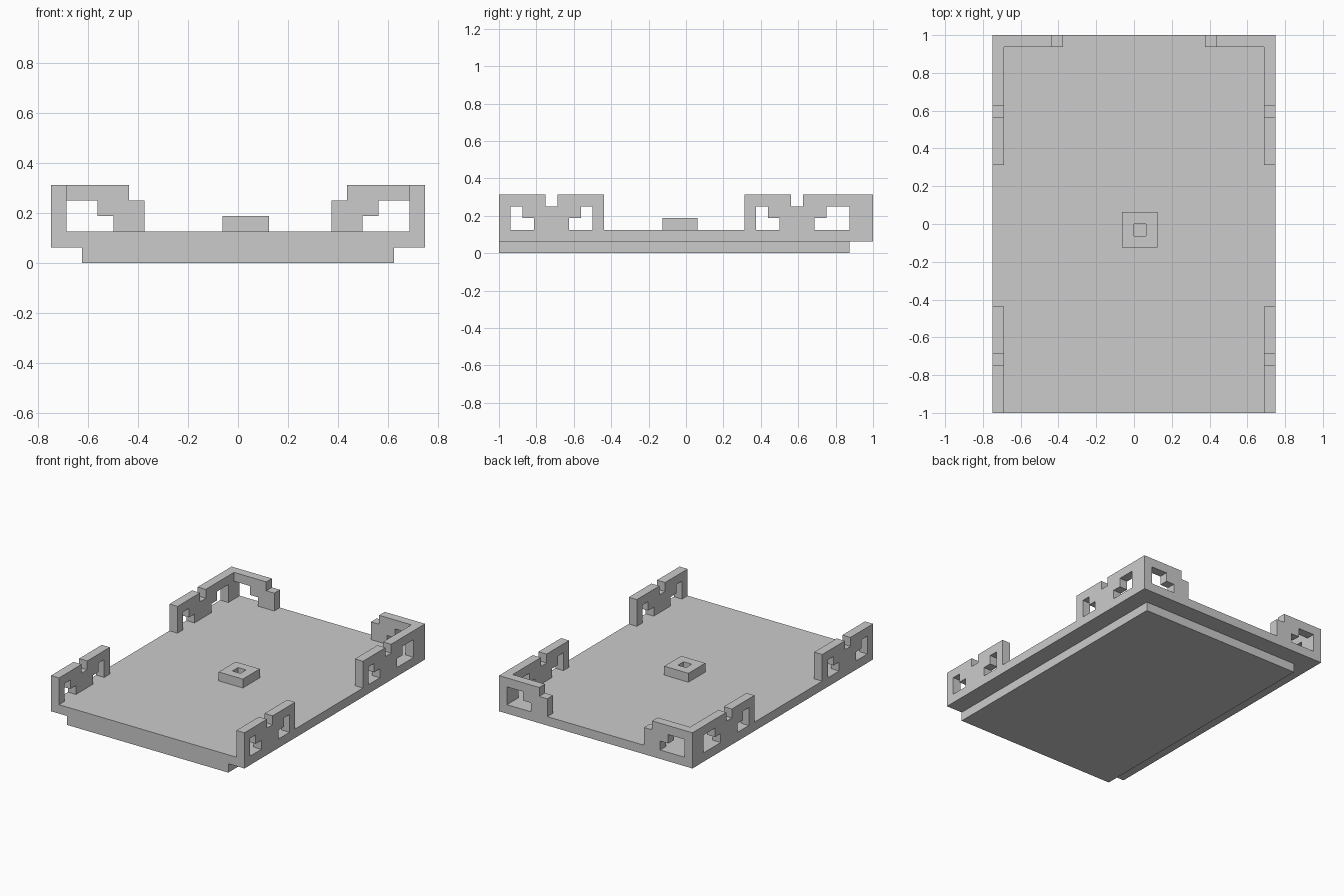
import bpy, bmesh
from mathutils import Vector

if "Cube" in bpy.data.objects:
    bpy.data.objects.remove(bpy.data.objects["Cube"])

U = 1 / 16  # every size is a multiple of this step


def finish(name, bm, mirror=False):
    bmesh.ops.recalc_face_normals(bm, faces=bm.faces)
    mesh = bpy.data.meshes.new(name)
    bm.to_mesh(mesh)
    bm.free()
    obj = bpy.data.objects.new(name, mesh)
    bpy.context.collection.objects.link(obj)
    if mirror:
        mod = obj.modifiers.new("mirror_x", 'MIRROR')
        mod.use_axis[0] = True
        mod.use_mirror_merge = False
    return obj


def box_bm(lo, hi):
    bm = bmesh.new()
    bmesh.ops.create_cube(bm, size=1)
    for v in bm.verts:
        v.co = [(lo[i] if v.co[i] < 0 else hi[i]) * U for i in range(3)]
    return bm


def wall(name, profile, axis, start, end):
    """Extrude a (horizontal, z) outline along x or y, mirrored to both sides."""
    bm = bmesh.new()
    place = (lambda h, z: (start, h, z)) if axis == 'X' else (lambda h, z: (h, start, z))
    face = bm.faces.new([bm.verts.new(Vector(place(h, z)) * U) for h, z in profile])
    new = bmesh.ops.extrude_face_region(bm, geom=[face])['geom']
    d = (end - start) * U
    bmesh.ops.translate(bm, vec=(d, 0, 0) if axis == 'X' else (0, d, 0),
                        verts=[g for g in new if isinstance(g, bmesh.types.BMVert)])
    return finish(name, bm, mirror=True)


# Stepped base: smaller plinth, flush at the front, under the full plate
finish("plinth", box_bm((-10, -16, 0), (10, 14, 1)))
finish("base_plate", box_bm((-12, -16, 1), (12, 16, 2)))

# Side railings with openings reaching the plate and a notch on top
wall("front_side_railing", [
    (-16, 2), (-15, 2), (-15, 4), (-14, 4), (-14, 3), (-13, 3), (-13, 2),
    (-10, 2), (-10, 3), (-9, 3), (-9, 4), (-8, 4), (-8, 2), (-7, 2),
    (-7, 5), (-11, 5), (-11, 4), (-12, 4), (-12, 5), (-16, 5)], 'X', 11, 12)
wall("back_side_railing", [
    (5, 2), (6, 2), (6, 4), (7, 4), (7, 3), (8, 3), (8, 2),
    (11, 2), (11, 3), (12, 3), (12, 4), (14, 4), (14, 2), (16, 2),
    (16, 5), (10, 5), (10, 4), (9, 4), (9, 5), (5, 5)], 'X', 11, 12)

# Short returns along the back edge
wall("back_railing", [
    (11, 4), (9, 4), (9, 3), (8, 3), (8, 2), (6, 2), (6, 4), (7, 4),
    (7, 5), (11, 5)], 'Y', 15, 16)

# Square ring in the middle of the plate
bm = box_bm((-1, -2, 2), (2, 1, 3))
caps = [f for f in bm.faces if abs(f.normal.z) > 0.5]
if len(caps) != 2:
    bm.normal_update()
    caps = [f for f in bm.faces if abs(f.normal.z) > 0.5]
bmesh.ops.inset_individual(bm, faces=caps, thickness=U, use_even_offset=True)
rims = list({e for f in caps for e in f.edges})
bmesh.ops.delete(bm, geom=caps, context='FACES_ONLY')
bmesh.ops.bridge_loops(bm, edges=rims)
finish("centre_ring", bm)
